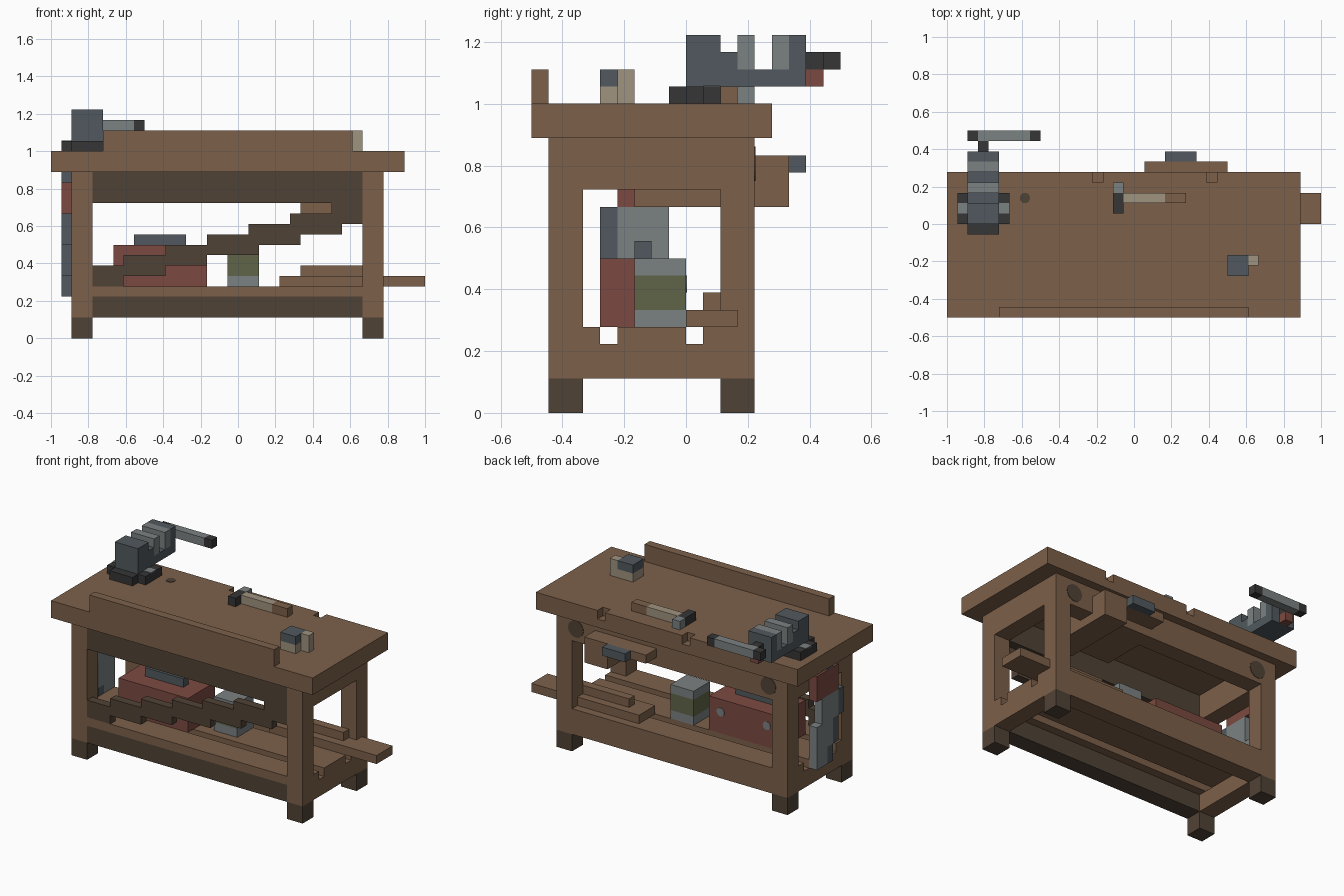
import bpy
import math

cube = bpy.data.objects.get("Cube")
if cube:
    bpy.data.objects.remove(cube, do_unlink=True)

U = 1 / 18  # block size


def material(name, code):
    rgb = []
    for i in range(3):
        c = int(code[i * 2:i * 2 + 2], 16) / 255
        rgb.append(((c + 0.055) / 1.055) ** 2.4 if c > 0.04 else c / 12.92)
    m = bpy.data.materials.new(name)
    m.use_nodes = True
    m.diffuse_color = (*rgb, 1)
    m.node_tree.nodes["Principled BSDF"].inputs["Base Color"].default_value = (*rgb, 1)
    return m


wood = material("wood", "7D604A")
dark_wood = material("dark wood", "504236")
slate = material("slate metal", "51595E")
steel = material("light steel", "7B8181")
iron = material("black iron", "363636")
tan = material("pale wood", "A09380")
red = material("red paint", "7C4A41")
green = material("green label", "606548")


def box(name, mat, x, y, z):
    """Axis-aligned block from (low, high) spans in block units."""
    spans = (x, y, z)
    bpy.ops.mesh.primitive_cube_add(size=1, location=[(a + b) / 2 * U for a, b in spans])
    ob = bpy.context.object
    ob.scale = [(b - a) * U for a, b in spans]
    ob.name = name
    bpy.ops.object.transform_apply(location=False, rotation=False, scale=True)
    ob.data.materials.append(mat)
    return ob


def disc(name, mat, centre, radius, back=False):
    """Thin painted spot, facing up or to the back."""
    bpy.ops.mesh.primitive_cylinder_add(
        vertices=16, radius=radius * U, depth=0.006, location=[c * U for c in centre],
        rotation=(math.pi / 2 if back else 0, 0, 0))
    ob = bpy.context.object
    ob.name = name
    ob.data.materials.append(mat)


# Bench top with two notches along the rear edge
box("top_lower_layer", wood, (-18, 16), (-9, 5), (16, 17))
box("top_upper_layer", wood, (-18, 16), (-9, 4), (17, 18))
for span in ((-18, -4), (-3, 7), (8, 16)):
    box("top_rear_strip", wood, span, (4, 5), (17, 18))
box("front_lip", wood, (-13, 11), (-9, -8), (18, 20))
disc("top_knot", dark_wood, (-10.5, 2.5, 18), 0.5)

# Legs, feet and side rails
for x in ((-16, -14), (12, 14)):
    for y in ((-8, -6), (2, 4)):
        box("leg", wood, x, y, (2, 16))
        box("foot", dark_wood, x, y, (0, 2))
    box("side_apron", wood, x, (-6, 2), (13, 16))
    box("side_stretcher", wood, x, (-6, 2), (2, 4))

# Long rails
for name, mat, y in (("front", dark_wood, (-8, -6)), ("back", wood, (2, 4))):
    box(name + "_apron", mat, (-14, 12), y, (13, 16))
    box(name + "_stretcher", mat, (-14, 12), y, (2, 4))
for x in (-13.5, 11.5):
    disc("apron_knot", dark_wood, (x, 4, 14.5), 1, back=True)

# Shelf planks
for y in ((-8, -5), (-4, 0), (1, 4)):
    box("shelf_plank", wood, (-16, 14), y, (4, 5))

# Stepped diagonal brace across the front
lows = (-14, -11, -7, -3, 1, 5, 9)
highs = (-7, -3, 2, 6, 10, 12, 12)
edges = (-14, -11, -7, -3, 2, 6, 10, 12)
for i in range(7):
    box("brace_lower_step", dark_wood, (edges[i], edges[i + 1]), (-8, -7), (5 + i, 6 + i))
    box("brace_upper_step", dark_wood, (lows[i], edges[i + 1]), (-8, -7), (6 + i, 7 + i))

# Tool chest
box("chest", red, (-12, -3), (-5, 0), (5, 9))
box("chest_handle", slate, (-10, -5), (-3, -2), (9, 10))
for x in (-4.5, -10.5):
    disc("chest_latch", steel, (x, 0, 7.5), 0.5, back=True)

# Paint can
for part, mat, z in (("base", steel, (5, 6)), ("label", green, (6, 8)), ("lid", steel, (8, 9))):
    box("can_" + part, mat, (-1, 2), (-3, 0), z)

# Spare timber on the shelf
box("long_board", wood, (4, 18), (0, 3), (5, 6))
box("short_board", wood, (6, 13), (1, 2), (6, 7))

# Drawer pulled out at the back
box("drawer_upper", wood, (1, 9), (-3, 6), (14, 15))
box("drawer_middle", wood, (1, 9), (-3, 4), (13, 14))
box("drawer_lower", wood, (6, 9), (-3, 6), (12, 14))
box("drawer_pull", slate, (3, 6), (6, 7), (14, 15))

# Hand saw hanging on the end
for edge, end, z in ((-5, -1, (9, 12)), (-4, 0, (6, 9)), (-3, 0, (4, 6))):
    box("saw_edge", slate, (-17, -16), (edge, edge + 1), z)
    box("saw_blade", steel, (-17, -16), (edge + 1, end), z)
box("saw_grip", red, (-17, -16), (-4, 0), (12, 15))
box("saw_hook", slate, (-17, -16), (-3, -2), (15, 16))

# Vise
body = (-16, -13)
box("vise_base", iron, body, (-1, 3), (18, 19))
for x in ((-17, -16), (-13, -12)):
    box("vise_flange", iron, x, (0, 3), (18, 19))
    box("vise_bolt", steel, x, (1, 2), (18.9, 19.05))
box("vise_slide", slate, body, (0, 7), (19, 20))
box("vise_anvil", slate, body, (0, 2), (20, 22))
box("vise_neck", slate, body, (2, 3), (20, 21))
box("vise_fixed_jaw", steel, body, (3, 4), (20, 22))
box("vise_moving_jaw", steel, body, (5, 6), (20, 22))
box("vise_jaw_back", slate, body, (6, 7), (20, 22))
box("vise_screw", iron, (-15, -14), (7, 8), (20, 21))
box("vise_screw_collar", red, (-15, -14), (7, 8), (19, 20))
box("vise_handle", steel, (-15, -10), (8, 9), (20, 21))
for x in ((-16, -15), (-10, -9)):
    box("vise_handle_end", iron, x, (8, 9), (20, 21))

# Hammer
box("hammer_head", iron, (-2, -1), (1, 3), (18, 19))
box("hammer_face", steel, (-2, -1), (3, 4), (18, 19))
box("hammer_handle", tan, (-1, 3), (2, 3), (18, 19))
box("hammer_grip", wood, (3, 5), (2, 3), (18, 19))

# Small hand plane
box("plane_body", tan, (9, 11), (-5, -3), (18, 19))
box("plane_iron", slate, (9, 11), (-5, -3), (19, 20))
box("plane_knob", tan, (11, 12), (-4, -3), (18, 20))
